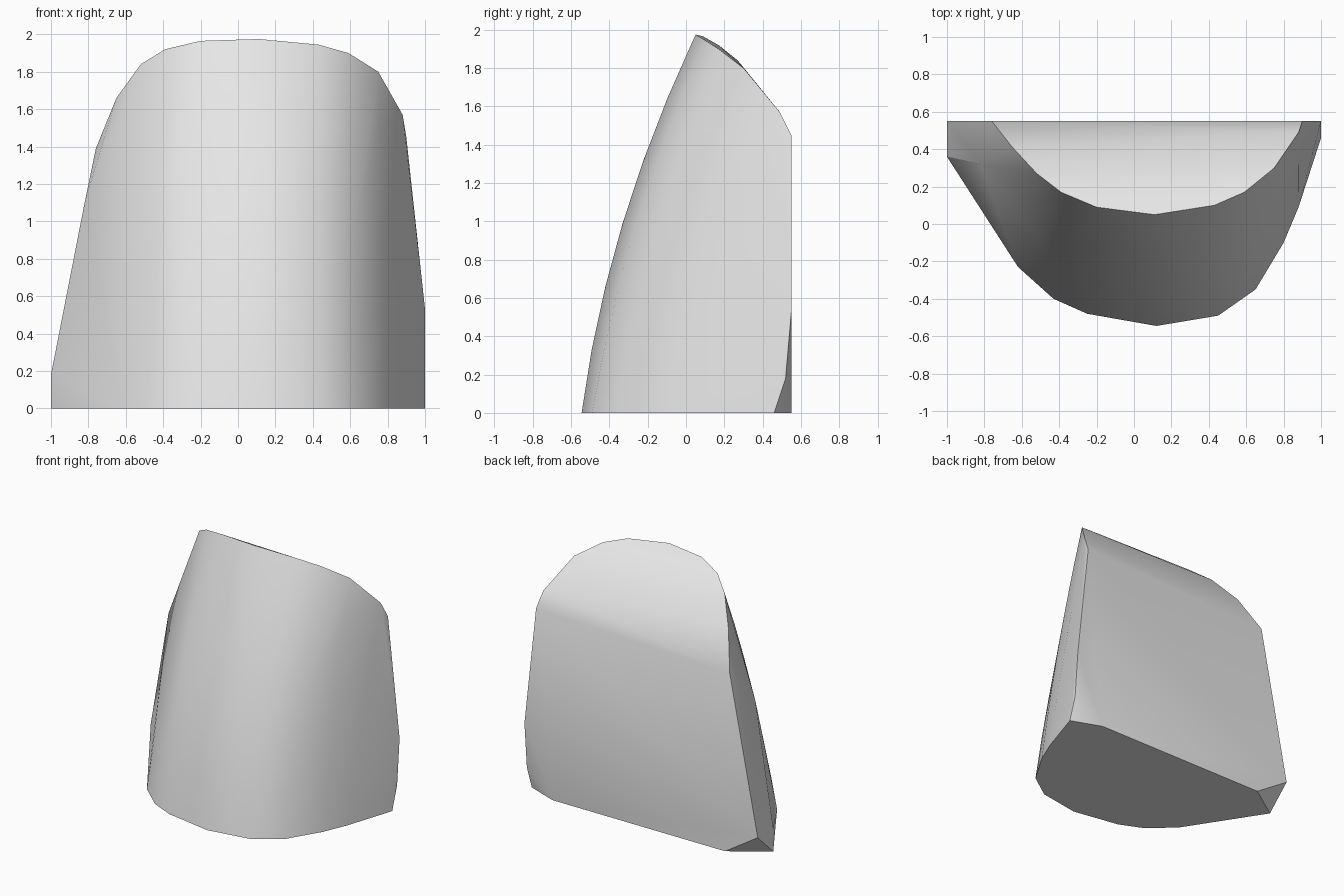
import bpy
import bmesh
import math
from mathutils import Vector

cube = bpy.data.objects.get("Cube")
if cube:
    bpy.data.objects.remove(cube, do_unlink=True)

BACK = 0.55      # flat rear plane
BULGE = 0.085    # forward swell of the curved front

# Curved front: matching points on the base outline and the top rim
base_rim = [(-0.62, -0.23), (-0.43, -0.40), (-0.25, -0.48), (0.12, -0.545),
            (0.45, -0.49), (0.65, -0.35), (0.80, -0.10), (0.88, 0.09)]
top_rim = [(-0.65, 0.41, 1.66), (-0.52, 0.27, 1.84), (-0.39, 0.17, 1.92),
           (0.11, 0.05, 1.975), (0.43, 0.10, 1.945), (0.59, 0.17, 1.90),
           (0.75, 0.30, 1.80), (0.88, 0.49, 1.57)]

# Corners of the flat back, the sides and the chipped lower corners
corners = [(-0.76, BACK, 1.39), (0.90, BACK, 1.45),
           (-1, BACK, 0.18), (-0.72, BACK, 0), (-1, 0.36, 0), (-1, 0.36, 0.18),
           (1, BACK, 0.53), (1, 0.52, 0.18), (1, 0.46, 0), (0.76, BACK, 0),
           (-0.82, 0.32, 1.10), (-0.20, 0.09, 1.965)]

# Sweep each base point up to the rim along a slightly bulging line
points = [Vector(c) for c in corners]
steps = 6
for (x, y), rim in zip(base_rim, top_rim):
    low, high = Vector((x, y, 0)), Vector(rim)
    for i in range(steps + 1):
        t = i / steps
        p = low.lerp(high, t)
        p.y -= BULGE * 4 * t * (1 - t) * (1 - p.x ** 2)
        points.append(p)

# Wrap the points in a solid and merge coplanar triangles
bm = bmesh.new()
for p in points:
    bm.verts.new(p)
hull = bmesh.ops.convex_hull(bm, input=bm.verts[:])
loose = {g for g in hull["geom_interior"] + hull["geom_unused"]
         if isinstance(g, bmesh.types.BMVert)}
bmesh.ops.delete(bm, geom=list(loose), context='VERTS')
bmesh.ops.dissolve_limit(bm, angle_limit=math.radians(0.5),
                         verts=bm.verts[:], edges=bm.edges[:])
bmesh.ops.recalc_face_normals(bm, faces=bm.faces[:])
mesh = bpy.data.meshes.new("stone_block")
bm.to_mesh(mesh)
bm.free()

block = bpy.data.objects.new("stone_block", mesh)
bpy.context.collection.objects.link(block)

# Plain grey surface
grey = bpy.data.materials.new("light_grey")
grey.use_nodes = True
grey.diffuse_color = (0.8, 0.8, 0.8, 1)
shader = next(n for n in grey.node_tree.nodes if n.type == 'BSDF_PRINCIPLED')
shader.inputs["Base Color"].default_value = (0.8, 0.8, 0.8, 1)
mesh.materials.append(grey)

# Smooth the rounded faces, keep the rims sharp
bpy.ops.object.select_all(action='DESELECT')
block.select_set(True)
bpy.context.view_layer.objects.active = block
bpy.ops.object.shade_smooth_by_angle(angle=math.radians(32))
